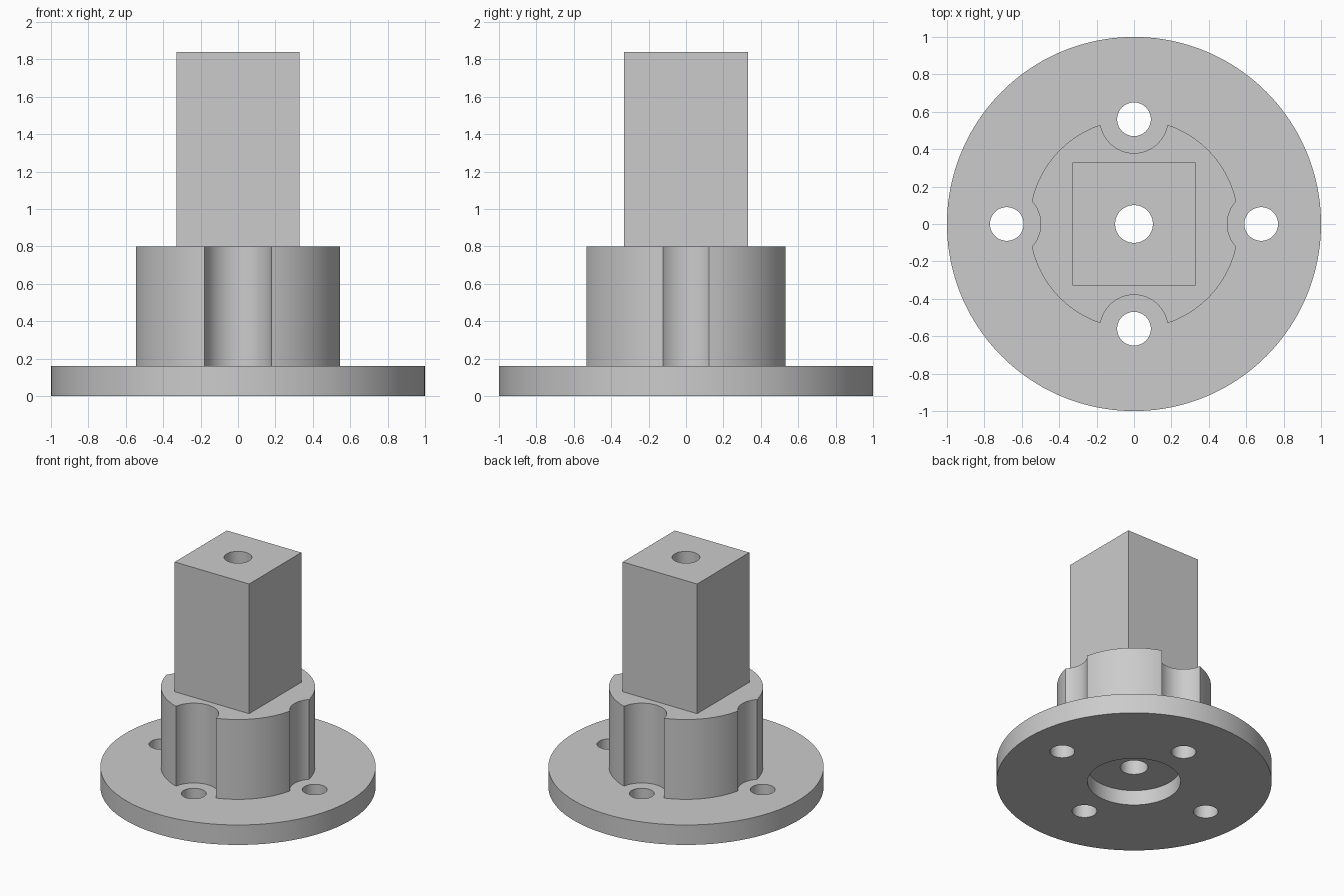
import bpy
import math

cube = bpy.data.objects.get("Cube")
if cube:
    bpy.data.objects.remove(cube, do_unlink=True)

grey = bpy.data.materials.new("plain grey")
grey.use_nodes = True
colour = (0.6, 0.6, 0.6, 1)
grey.diffuse_color = colour
grey.node_tree.nodes["Principled BSDF"].inputs["Base Color"].default_value = colour


def cylinder(name, radius, z0, z1, x=0, y=0, sides=96):
    bpy.ops.mesh.primitive_cylinder_add(
        vertices=sides, radius=radius, depth=z1 - z0, location=(x, y, (z0 + z1) / 2))
    return finish(name)


def box(name, width, z0, z1):
    bpy.ops.mesh.primitive_cube_add(size=1, location=(0, 0, (z0 + z1) / 2))
    bpy.context.object.scale = (width, width, z1 - z0)
    bpy.ops.object.transform_apply(location=False, rotation=False, scale=True)
    return finish(name)


def finish(name):
    obj = bpy.context.object
    obj.name = name
    obj.data.materials.append(grey)
    return obj


def combine(target, tool, operation):
    bpy.context.view_layer.objects.active = target
    mod = target.modifiers.new(operation.lower(), "BOOLEAN")
    mod.operation = operation
    mod.solver = "EXACT"
    mod.object = tool
    bpy.ops.object.modifier_apply(modifier=mod.name)
    bpy.data.objects.remove(tool, do_unlink=True)


FLANGE_TOP, HUB_TOP, POST_TOP = 0.16, 0.80, 1.84
bolt_spots = [(0.68, 0), (-0.68, 0), (0, 0.56), (0, -0.56)]

# Hub with a round clearance notch above each bolt hole
hub = cylinder("hub", 0.56, 0.14, HUB_TOP, sides=128)
for x, y in bolt_spots:
    combine(hub, cylinder("notch_cutter", 0.181, 0, 1, x, y), "DIFFERENCE")

# Flange, hub and square post joined into one solid
body = cylinder("flanged_square_post", 1, 0, FLANGE_TOP, sides=160)
combine(body, hub, "UNION")
combine(body, box("post", 0.66, 0.5, POST_TOP), "UNION")

# Underside recess, centre bore and bolt holes
combine(body, cylinder("recess_cutter", 0.338, -0.1, 0.12), "DIFFERENCE")
combine(body, cylinder("bore_cutter", 0.101, -0.2, 2, sides=64), "DIFFERENCE")
for x, y in bolt_spots:
    combine(body, cylinder("bolt_cutter", 0.09, -0.1, 0.3, x, y, 64), "DIFFERENCE")

# Smooth round walls, sharp edges
bpy.ops.object.select_all(action="DESELECT")
body.select_set(True)
bpy.context.view_layer.objects.active = body
bpy.ops.object.shade_smooth_by_angle(angle=math.radians(30))
